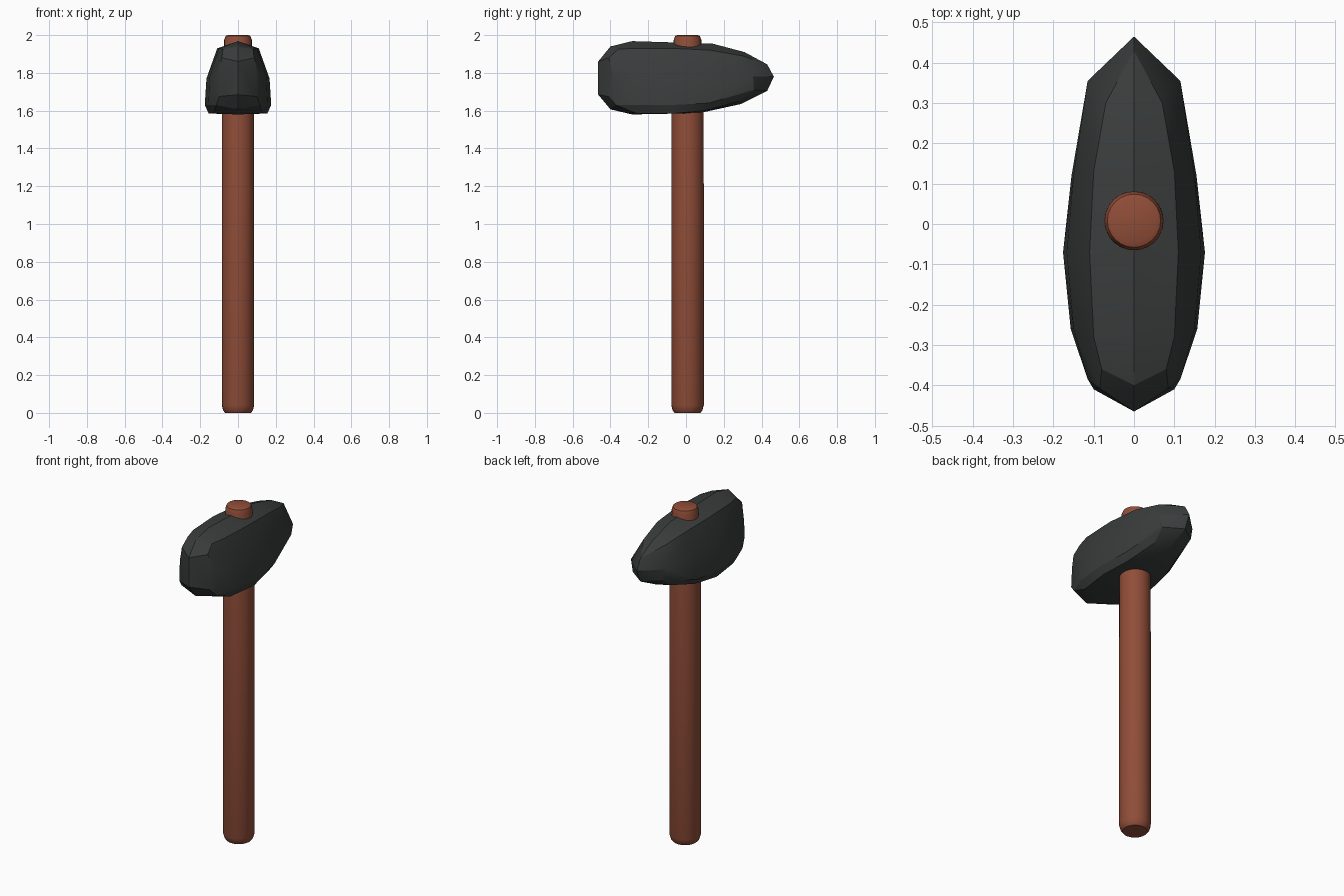
import bpy, bmesh, math

if "Cube" in bpy.data.objects:
    bpy.data.objects.remove(bpy.data.objects["Cube"])


def material(name, rgb):
    m = bpy.data.materials.new(name)
    m.diffuse_color = (*rgb, 1)
    m.use_nodes = True
    m.node_tree.nodes["Principled BSDF"].inputs["Base Color"].default_value = m.diffuse_color
    return m


def finish(bm, name, mat, angle):
    bmesh.ops.recalc_face_normals(bm, faces=bm.faces[:])
    me = bpy.data.meshes.new(name)
    bm.to_mesh(me)
    bm.free()
    ob = bpy.data.objects.new(name, me)
    bpy.context.collection.objects.link(ob)
    me.materials.append(mat)
    bpy.ops.object.select_all(action='DESELECT')
    ob.select_set(True)
    bpy.context.view_layer.objects.active = ob
    bpy.ops.object.shade_smooth_by_angle(angle=math.radians(angle))
    return ob


stone = material("dark_stone", (0.042, 0.046, 0.046))
wood = material("red_wood", (0.28, 0.075, 0.04))

# Stone head: centre line profile as (y, z)
outline = [(-.465, 1.86), (-.40, 1.94), (-.285, 1.968), (.14, 1.955), (.31, 1.91),
           (.43, 1.845), (.465, 1.78), (.43, 1.705), (.29, 1.635), (.07, 1.587),
           (-.285, 1.58), (-.40, 1.607), (-.465, 1.685)]
# Half of the sides: (x, y, z), front to back
sides = [(.085, -.408, 1.88), (.115, -.385, 1.78), (.10, -.41, 1.675),
         (.08, -.36, 1.925), (.12, -.345, 1.78), (.115, -.37, 1.63),
         (.10, -.28, 1.93), (.15, -.26, 1.78), (.157, -.26, 1.63), (.13, -.26, 1.585),
         (.11, -.07, 1.93), (.167, -.07, 1.77), (.176, -.07, 1.63), (.155, -.07, 1.585),
         (.10, .13, 1.92), (.15, .12, 1.77), (.155, .12, 1.64), (.13, .10, 1.60),
         (.07, .30, 1.89), (.115, .355, 1.78), (.10, .36, 1.71), (.09, .28, 1.65)]
bm = bmesh.new()
for y, z in outline:
    bm.verts.new((0, y, z))
for x, y, z in sides:
    for s in (-1, 1):
        bm.verts.new((s * x, y, z))
res = bmesh.ops.convex_hull(bm, input=bm.verts[:])
loose = [v for v in bm.verts if not v.link_faces]
bmesh.ops.delete(bm, geom=loose, context='VERTS')
finish(bm, "stone_head", stone, 22)

# Handle: lathed profile as (radius, z)
profile = [(.068, 0), (.078, .012), (.086, .04), (.086, 1.2), (.085, 1.65),
           (.074, 1.88), (.073, 1.975), (.066, 1.995), (.055, 2.0)]
N = 24
bm = bmesh.new()
rings = [[bm.verts.new((r * math.cos(math.tau * i / N), .008 + r * math.sin(math.tau * i / N), z))
          for i in range(N)] for r, z in profile]
for a, b in zip(rings, rings[1:]):
    for i in range(N):
        j = (i + 1) % N
        bm.faces.new((a[i], a[j], b[j], b[i]))
bm.faces.new(rings[0][::-1])
bm.faces.new(rings[-1])
finish(bm, "handle", wood, 40)
